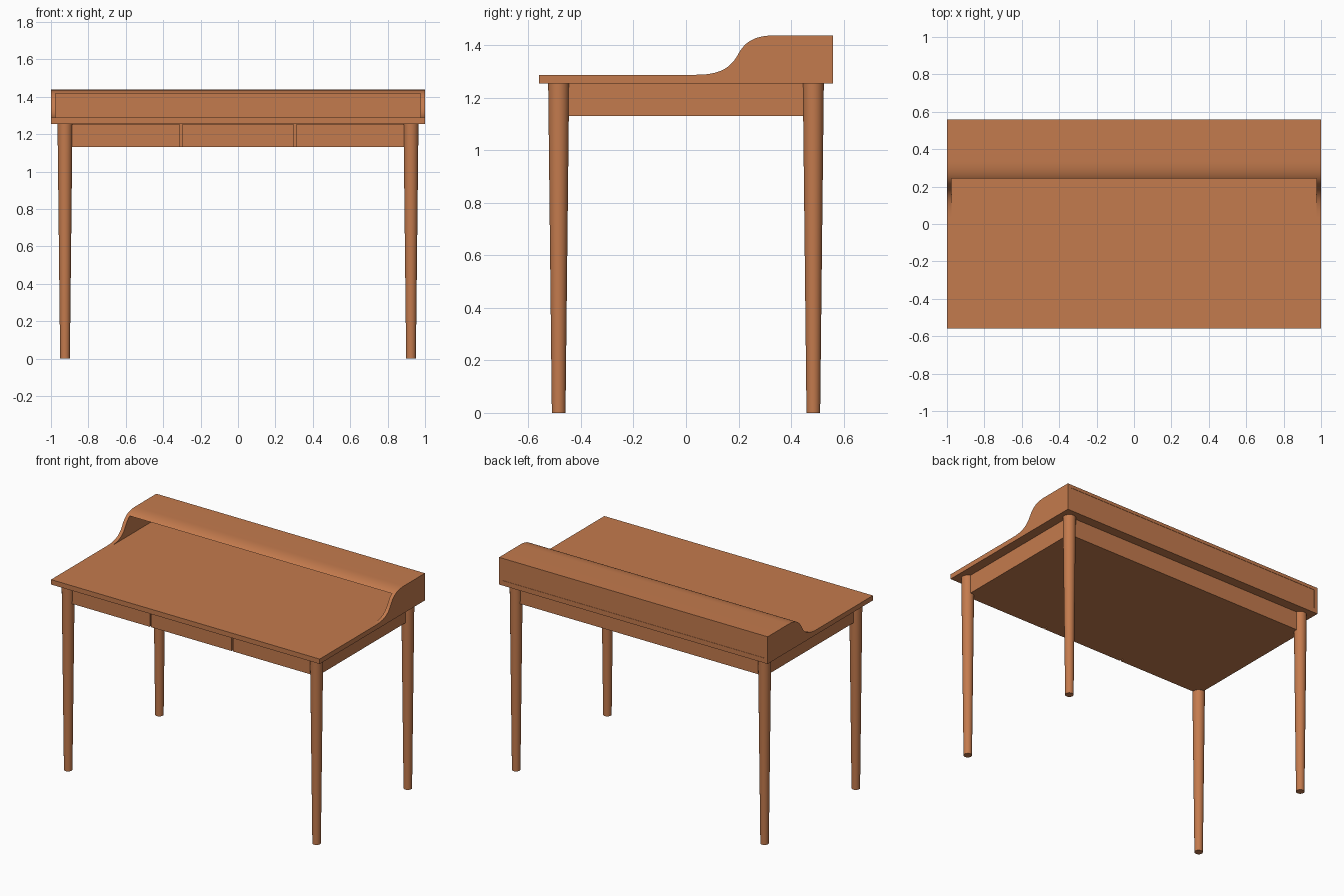
import bpy, bmesh, math
from mathutils import Vector
from mathutils.geometry import interpolate_bezier

cube = bpy.data.objects.get("Cube")
if cube:
    bpy.data.objects.remove(cube, do_unlink=True)

wood = bpy.data.materials.new("warm wood")
wood.use_nodes = True
colour = (0.55, 0.197, 0.075, 1)
wood.diffuse_color = colour
wood.node_tree.nodes["Principled BSDF"].inputs["Base Color"].default_value = colour


def finish(name, bm, smooth=False):
    bmesh.ops.recalc_face_normals(bm, faces=bm.faces)
    mesh = bpy.data.meshes.new(name)
    bm.to_mesh(mesh)
    bm.free()
    mesh.materials.append(wood)
    obj = bpy.data.objects.new(name, mesh)
    bpy.context.collection.objects.link(obj)
    if smooth:
        bpy.ops.object.select_all(action='DESELECT')
        obj.select_set(True)
        bpy.context.view_layer.objects.active = obj
        bpy.ops.object.shade_smooth_by_angle(angle=math.radians(30))
    return obj


def box(name, low, high):
    bm = bmesh.new()
    bmesh.ops.create_cube(bm, size=1)
    low, high = Vector(low), Vector(high)
    for v in bm.verts:
        v.co = (low + high) / 2 + v.co * (high - low)
    return finish(name, bm)


def extrude_profile(name, points, x0, x1):
    """Extrude a (y, z) outline from x0 to x1."""
    bm = bmesh.new()
    face = bm.faces.new([bm.verts.new((x0, y, z)) for y, z in points])
    result = bmesh.ops.extrude_face_region(bm, geom=[face])
    moved = [g for g in result["geom"] if isinstance(g, bmesh.types.BMVert)]
    bmesh.ops.translate(bm, verts=moved, vec=(x1 - x0, 0, 0))
    return finish(name, bm, smooth=True)


# Main heights and depths
half_depth = 0.56
apron_low, top_low, top_high, hutch_top = 1.13, 1.255, 1.288, 1.438
apron_x, apron_y = 0.935, 0.495
panel = 0.024
inner_x = 1 - panel

box("desktop", (-1, -half_depth, top_low), (1, half_depth, top_high))

# Apron case, with separate drawer fronts
box("apron_case", (-apron_x, -apron_y + 0.025, apron_low), (apron_x, apron_y, top_low))
gap, split = 0.01, 0.305
for name, x0, x1 in (("right_drawer", -apron_x, -split - gap / 2),
                     ("middle_drawer", -split + gap / 2, split - gap / 2),
                     ("left_drawer", split + gap / 2, apron_x)):
    box(name, (x0, -apron_y, apron_low), (x1, -apron_y + 0.025, top_low - 0.003))

# Tapered round legs
for side, x in (("left", 0.925), ("right", -0.925)):
    for end, y in (("front", -0.485), ("back", 0.485)):
        bm = bmesh.new()
        bmesh.ops.create_cone(bm, cap_ends=True, segments=32,
                              radius1=0.026, radius2=0.04, depth=top_low)
        bmesh.ops.translate(bm, verts=bm.verts, vec=(x, y, top_low / 2))
        finish(f"{end}_{side}_leg", bm, smooth=True)

# S-shaped outline shared by the side panels and the cover
lower = interpolate_bezier(Vector((0.04, top_high)), Vector((0.13, top_high)),
                           Vector((0.17, 1.315)), Vector((0.198, 1.365)), 14)
upper = interpolate_bezier(Vector((0.198, 1.365)), Vector((0.22, 1.405)),
                           Vector((0.25, hutch_top)), Vector((0.34, hutch_top)), 18)
curve = [(p.x, p.y) for p in lower + upper[1:]]
outline = curve + [(half_depth, hutch_top), (half_depth, top_high)]
extrude_profile("left_side_panel", outline, inner_x, 1)
extrude_profile("right_side_panel", outline, -1, -inner_x)

# Cover board with a rounded front, open underneath
cover_low = hutch_top - 0.022
cover = [p for p in curve if p[1] > cover_low]
cover += [(half_depth, hutch_top), (half_depth, cover_low), (0.243, cover_low)]
extrude_profile("hutch_cover", cover, -inner_x, inner_x)

box("hutch_back", (-inner_x, half_depth - panel, top_high),
    (inner_x, half_depth - 0.002, cover_low))
